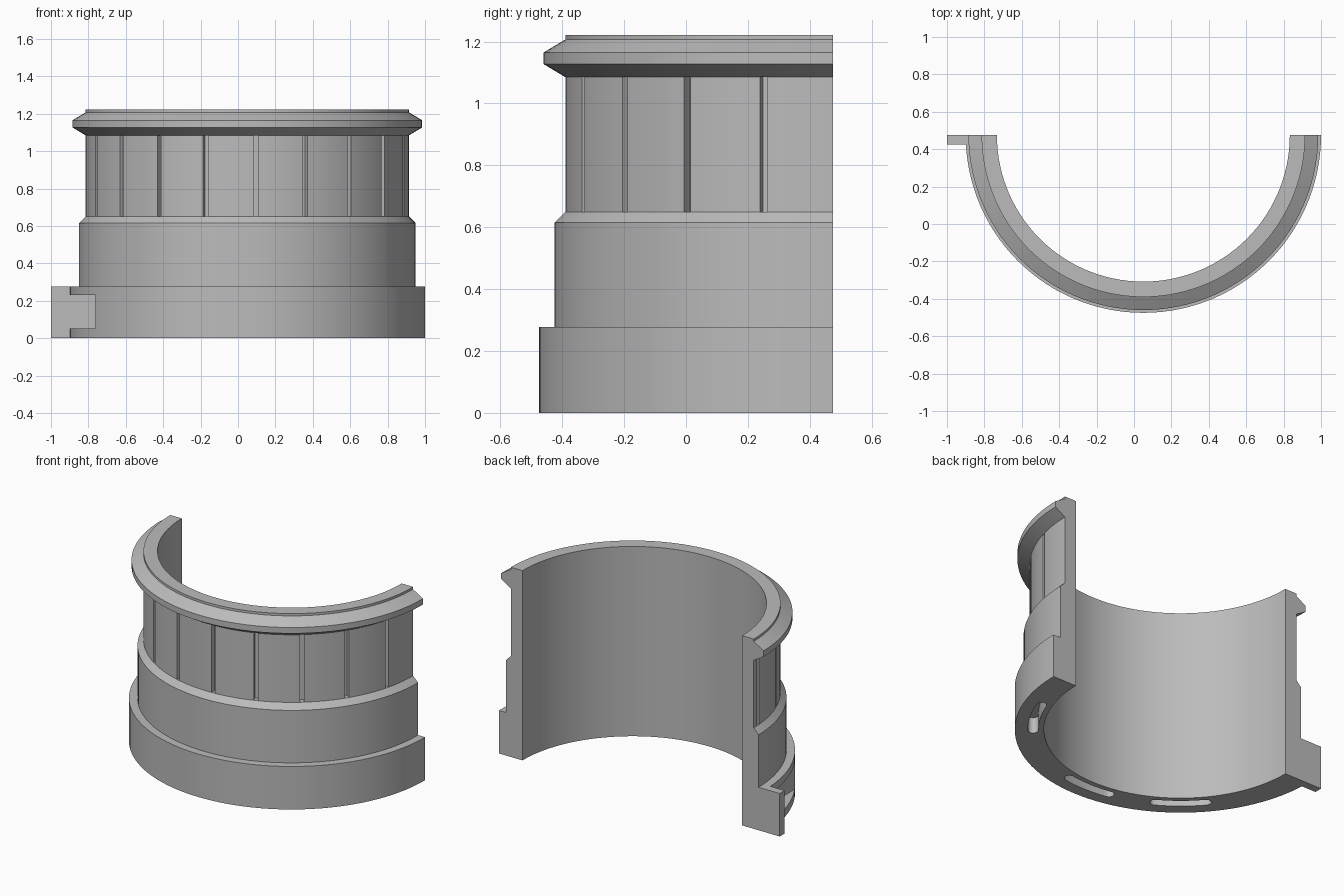
import bpy, bmesh
from math import sin, cos, pi, radians
from mathutils import Matrix, Vector

cube = bpy.data.objects.get("Cube")
if cube:
    bpy.data.objects.remove(cube, do_unlink=True)

CX, CY = 0.05, 0.475      # axis of the half ring, on its cut plane
SEGMENTS = 60

grey = bpy.data.materials.new("plain_grey")
grey.use_nodes = True
colour = (0.5, 0.5, 0.5, 1)
grey.diffuse_color = colour
grey.node_tree.nodes["Principled BSDF"].inputs["Base Color"].default_value = colour


def polar(r, degrees, z=0.0):
    """Point at an angle measured from the front, positive towards +x."""
    a = radians(degrees)
    return Vector((CX + r * sin(a), CY - r * cos(a), z))


def make_object(name, bm):
    bmesh.ops.recalc_face_normals(bm, faces=bm.faces[:])
    mesh = bpy.data.meshes.new(name)
    bm.to_mesh(mesh)
    bm.free()
    mesh.materials.append(grey)
    obj = bpy.data.objects.new(name, mesh)
    bpy.context.collection.objects.link(obj)
    return obj


def add_box(bm, low, high, placement=Matrix()):
    low, high = Vector(low), Vector(high)
    size = Matrix.Diagonal((*(high - low), 1))
    bmesh.ops.create_cube(bm, size=1, matrix=placement @ Matrix.Translation((low + high) / 2) @ size)


def add_slot(bm, middle, half_angle, r, half_width, top):
    """Curved slot with round ends, reaching below the floor."""
    steps = 12
    end = half_angle - half_width / r * 180 / pi
    outline = []
    for side in (1, -1):
        for i in range(steps + 1):
            outline.append(polar(r + side * half_width, middle + side * end * (2 * i / steps - 1)))
        tip = middle + side * end
        centre = polar(r, tip)
        out = (centre - Vector((CX, CY, 0))).normalized() * side
        along = Vector((-out.y, out.x, 0))
        for i in range(1, 8):
            t = pi * i / 8
            outline.append(centre + half_width * (out * cos(t) + along * sin(t)))
    face = bm.faces.new([bm.verts.new(p + Vector((0, 0, -0.1))) for p in outline])
    raised = bmesh.ops.extrude_face_region(bm, geom=[face])["geom"]
    verts = [v for v in raised if isinstance(v, bmesh.types.BMVert)]
    bmesh.ops.translate(bm, verts=verts, vec=(0, 0, top + 0.1))


def cut(target, cutter):
    cutter.hide_render = True
    mod = target.modifiers.new("cut", 'BOOLEAN')
    mod.operation = 'DIFFERENCE'
    mod.solver = 'EXACT'
    mod.object = cutter
    bpy.context.view_layer.objects.active = target
    bpy.ops.object.modifier_apply(modifier=mod.name)
    bpy.data.objects.remove(cutter, do_unlink=True)


# Half ring: stepped wall profile swept through half a turn
profile = [(0.783, 0), (0.95, 0), (0.95, 0.277), (0.9, 0.277), (0.9, 0.615),
           (0.865, 0.65), (0.865, 1.085), (0.935, 1.127), (0.935, 1.165),
           (0.865, 1.207), (0.865, 1.222), (0.783, 1.222)]
bm = bmesh.new()
verts = [bm.verts.new(polar(r, -90, z)) for r, z in profile]
edges = [bm.edges.new((v, verts[(i + 1) % len(verts)])) for i, v in enumerate(verts)]
bmesh.ops.spin(bm, geom=verts + edges, cent=(CX, CY, 0), axis=(0, 0, 1),
               angle=pi, steps=SEGMENTS, use_duplicate=False)
bmesh.ops.holes_fill(bm, edges=[e for e in bm.edges if e.is_boundary], sides=0)
ring = make_object("half_ring", bm)

# Vertical grooves around the neck
bm = bmesh.new()
for k in range(-5, 5):
    turn = Matrix.Translation((CX, CY, 0)) @ Matrix.Rotation(radians(3 + 18 * k), 4, 'Z')
    add_box(bm, (-0.0125, -0.9, 0.65), (0.0125, -0.83, 1.085), turn)
cut(ring, make_object("groove_cutter", bm))

# Curved slots in the underside
bm = bmesh.new()
for middle in (-40, -1, 59.5):
    add_slot(bm, middle, 12, 0.845, 0.03, 0.1)
cut(ring, make_object("slot_cutter", bm))

# Pocket in the base in front of the tab
bm = bmesh.new()
add_box(bm, (-1.1, -0.3, 0.052), (-0.762, 0.425, 0.23))
cut(ring, make_object("pocket_cutter", bm))

# Side tab on the base
bm = bmesh.new()
add_box(bm, (-1, 0.425, 0), (-0.895, 0.475, 0.277))
tab = make_object("side_tab", bm)

# Smooth the curved walls and keep the steps sharp
bpy.ops.object.select_all(action='DESELECT')
ring.select_set(True)
bpy.context.view_layer.objects.active = ring
bpy.ops.object.shade_smooth_by_angle(angle=radians(25))
